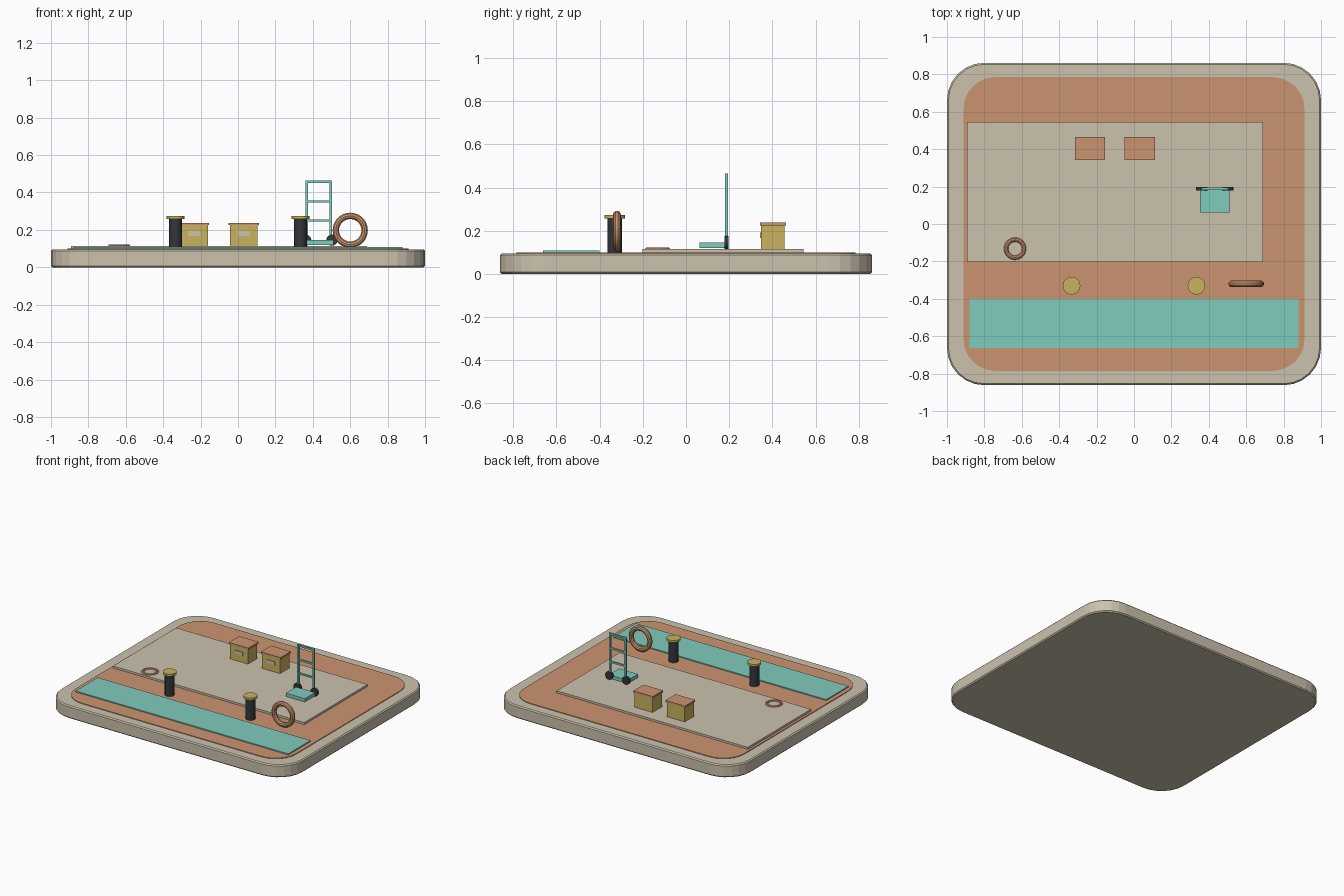
import bpy, bmesh, math
from mathutils import Matrix

if "Cube" in bpy.data.objects:
    bpy.data.objects.remove(bpy.data.objects["Cube"])


def material(name, r, g, b):
    lin = [((c / 255 + 0.055) / 1.055) ** 2.4 for c in (r, g, b)]
    m = bpy.data.materials.new(name)
    m.diffuse_color = (*lin, 1)
    m.use_nodes = True
    m.node_tree.nodes["Principled BSDF"].inputs["Base Color"].default_value = m.diffuse_color
    return m


STONE = material("warm_stone", 204, 194, 174)
CLAY = material("clay_orange", 204, 148, 112)
TEAL = material("soft_teal", 128, 204, 188)
YELLOW = material("mustard", 201, 179, 94)
DARK = material("charcoal", 52, 54, 58)


def finish(name, bm, mat, smooth=False):
    bmesh.ops.recalc_face_normals(bm, faces=bm.faces)
    me = bpy.data.meshes.new(name)
    bm.to_mesh(me)
    bm.free()
    ob = bpy.data.objects.new(name, me)
    bpy.context.collection.objects.link(ob)
    me.materials.append(mat)
    if smooth:
        bpy.context.view_layer.objects.active = ob
        ob.select_set(True)
        bpy.ops.object.shade_smooth_by_angle(angle=math.radians(29))
        ob.select_set(False)
    return ob


def box(name, x0, x1, y0, y1, z0, z1, mat):
    bm = bmesh.new()
    mtx = Matrix.Translation(((x0 + x1) / 2, (y0 + y1) / 2, (z0 + z1) / 2)) @ \
        Matrix.Diagonal((x1 - x0, y1 - y0, z1 - z0, 1))
    bmesh.ops.create_cube(bm, size=1, matrix=mtx)
    return finish(name, bm, mat)


def rounded_slab(name, hx, hy, r, z0, z1, mat, bevel=0):
    bm = bmesh.new()
    pts = []
    for q, (sx, sy) in enumerate([(1, 1), (-1, 1), (-1, -1), (1, -1)]):
        for i in range(7):
            a = math.pi / 2 * (q + i / 6)
            pts.append((sx * (hx - r) + r * math.cos(a), sy * (hy - r) + r * math.sin(a), z0))
    face = bm.faces.new([bm.verts.new(p) for p in pts])
    ext = bmesh.ops.extrude_face_region(bm, geom=[face])
    bmesh.ops.translate(bm, vec=(0, 0, z1 - z0),
                        verts=[v for v in ext["geom"] if isinstance(v, bmesh.types.BMVert)])
    if bevel:
        rim = [e for e in bm.edges if abs(e.verts[0].co.z - e.verts[1].co.z) < 1e-5]
        bmesh.ops.bevel(bm, geom=rim, offset=bevel, segments=1, affect='EDGES')
    return finish(name, bm, mat)


def cylinder(name, loc, r1, r2, depth, sides, mat, axis='Z', smooth=True):
    bm = bmesh.new()
    rot = Matrix.Rotation(math.pi / 2, 4, 'X') if axis == 'Y' else Matrix()
    bmesh.ops.create_cone(bm, cap_ends=True, segments=sides, radius1=r1, radius2=r2,
                          depth=depth, matrix=Matrix.Translation(loc) @ rot)
    return finish(name, bm, mat, smooth)


def ring(name, loc, major, minor, mat, upright=False):
    # a small circle spun around the ring's axis
    bm = bmesh.new()
    mtx = Matrix.Translation((major, 0, 0)) @ Matrix.Rotation(math.pi / 2, 4, 'X')
    bmesh.ops.create_circle(bm, segments=10, radius=minor, matrix=mtx)
    bmesh.ops.spin(bm, geom=bm.verts[:] + bm.edges[:], cent=(0, 0, 0), axis=(0, 0, 1),
                   angle=2 * math.pi, steps=32, use_merge=False)
    bmesh.ops.remove_doubles(bm, verts=bm.verts, dist=1e-4)
    rot = Matrix.Rotation(math.pi / 2, 4, 'X') if upright else Matrix()
    bmesh.ops.transform(bm, matrix=Matrix.Translation(loc) @ rot, verts=bm.verts)
    return finish(name, bm, mat, True)


# Base and ground plates
rounded_slab("base_slab", 1.0, 0.862, 0.20, 0, 0.095, STONE, 0.008)
rounded_slab("ground_inset", 0.912, 0.785, 0.17, 0.09, 0.1, CLAY)
box("teal_strip", -0.88, 0.88, -0.663, -0.40, 0.095, 0.108, TEAL)
box("paved_yard", -0.893, 0.69, -0.202, 0.545, 0.095, 0.115, STONE)

# Crates with lids and front labels
for i, cx in enumerate((-0.235, 0.031)):
    n = f"crate_{i + 1}"
    box(n + "_body", cx - 0.074, cx + 0.074, 0.347, 0.457, 0.113, 0.227, YELLOW)
    box(n + "_lid", cx - 0.081, cx + 0.081, 0.342, 0.464, 0.225, 0.238, CLAY)
    box(n + "_label", cx - 0.033, cx + 0.033, 0.342, 0.348, 0.167, 0.193, STONE)

# Bollards with wide caps
for side, x in (("left", -0.334), ("right", 0.334)):
    cylinder(side + "_bollard_post", (x, -0.33, 0.179), 0.034, 0.034, 0.16, 12, DARK, smooth=False)
    cylinder(side + "_bollard_cap", (x, -0.33, 0.265), 0.047, 0.047, 0.016, 24, YELLOW)

# Upright ring and ring lying on the yard
ring("upright_ring", (0.60, -0.32, 0.198), 0.077, 0.018, CLAY, upright=True)
ring("flat_ring", (-0.636, -0.132, 0.11), 0.048, 0.013, CLAY)

# Hand truck: rails, cross bars, toe plate, wheels
tx, ty = 0.432, 0.188
for side, s in (("left", -1), ("right", 1)):
    x = tx + s * 0.0635
    box(side + "_truck_rail", x - 0.007, x + 0.007, ty - 0.007, ty + 0.007, 0.125, 0.465, TEAL)
    cylinder(side + "_truck_wheel", (tx + s * 0.07, ty, 0.145), 0.03, 0.03, 0.017, 20, DARK, 'Y')
for i, z in enumerate((0.25, 0.352, 0.458)):
    box(f"truck_cross_bar_{i + 1}", tx - 0.066, tx + 0.066, ty - 0.006, ty + 0.006,
        z - 0.006, z + 0.006, TEAL)
box("truck_toe_plate", tx - 0.078, tx + 0.078, 0.062, 0.184, 0.12, 0.145, TEAL)
